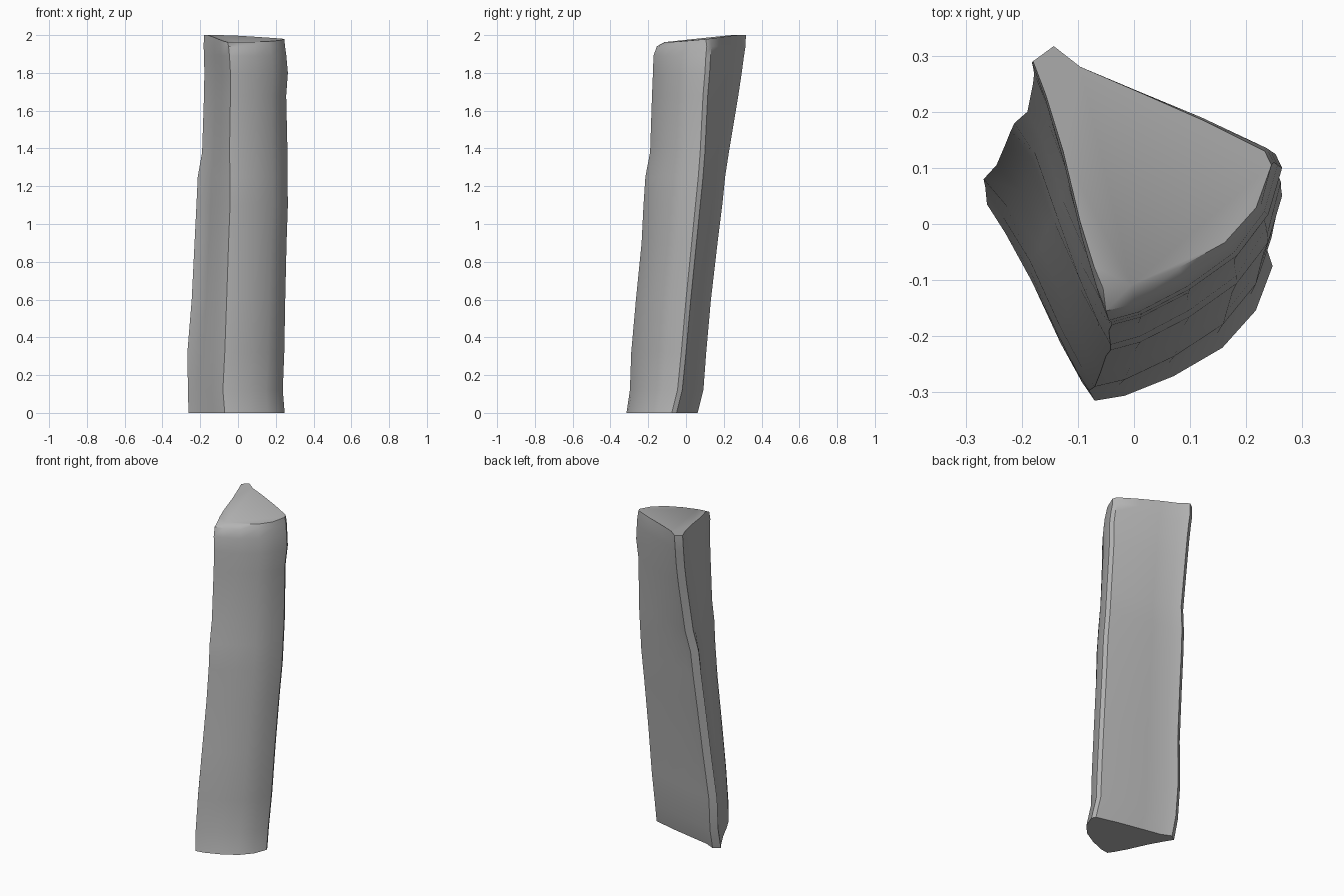
import bpy
import bmesh
import math
from mathutils import Vector

default_cube = bpy.data.objects.get("Cube")
if default_cube:
    bpy.data.objects.remove(default_cube, do_unlink=True)


def make_material(name, color):
    material = bpy.data.materials.new(name)
    material.use_nodes = True
    material.diffuse_color = color
    shader = next(n for n in material.node_tree.nodes if n.type == "BSDF_PRINCIPLED")
    shader.inputs["Base Color"].default_value = color
    shader.inputs["Roughness"].default_value = 0.9
    return material


# Three corner ridges of the leaning pillar: height, front xy, right xy, rear xy
ridges = [
    (0.00, (-.07, -.315), (.247, -.075), (-.262, .035)),
    (0.12, (-.08, -.297), (.237, -.045), (-.265, .065)),
    (0.32, (-.07, -.29), (.245, -.025), (-.268, .08)),
    (0.60, (-.06, -.265), (.25, .0), (-.245, .105)),
    (0.90, (-.05, -.235), (.257, .03), (-.23, .14)),
    (1.10, (-.042, -.225), (.264, .05), (-.22, .165)),
    (1.25, (-.042, -.215), (.262, .065), (-.213, .18)),
    (1.38, (-.045, -.19), (.262, .075), (-.19, .2)),
    (1.68, (-.04, -.18), (.255, .09), (-.18, .25)),
    (1.80, (-.04, -.175), (.264, .1), (-.178, .268)),
    (1.89, (-.045, -.172), (.256, .105), (-.18, .28)),
    (1.94, (-.05, -.155), (.249, .11), (-.182, .288)),
    (2.00, (-.055, -.115), (.245, .105), (-.18, .29)),
]

# Points along each side: fraction of the chord, bulge outward
front_side = [(.12, .025), (.35, .05), (.6, .062), (.82, .045)]
rear_side = [(.3, .0), (.6, -.006), (.86, -.012)]
left_side = [(.15, -.004), (.4, -.004), (.7, .004), (.9, .004)]
rear_chamfer = Vector((.037, .027))
right_chamfer = Vector((-.012, .025))


def side_points(start, end, offsets, scale=1.0):
    """Return the start corner and the bulged points leading to the next one."""
    chord = end - start
    outward = Vector((chord.y, -chord.x)).normalized()
    return [start] + [start + chord * t + outward * (bulge * scale)
                      for t, bulge in offsets]


def cross_section(front, right, rear):
    front, right, rear = Vector(front), Vector(right), Vector(rear)
    right_back = right + right_chamfer
    rear_edge = rear + rear_chamfer
    return (side_points(front, right, front_side)
            + [right]
            + side_points(right_back, rear_edge, rear_side)
            + [rear_edge]
            + side_points(rear, front, left_side))


def top_height(point):
    """Slightly sloping broken top, lowest at the front."""
    return min(2.0, 1.973 + point.y * 0.1 - point.x * 0.02)


# Loft the cross-sections into the pillar
bm = bmesh.new()
rings = []
for height, front, right, rear in ridges:
    is_top = height == ridges[-1][0]
    ring = []
    for point in cross_section(front, right, rear):
        z = top_height(point) if is_top else height
        ring.append(bm.verts.new((point.x, point.y, z)))
    rings.append(ring)

count = len(rings[0])
for lower, upper in zip(rings, rings[1:]):
    for i in range(count):
        j = (i + 1) % count
        bm.faces.new((lower[i], lower[j], upper[j], upper[i]))

# Shallow groove weathered into the left side beside the rear ridge
groove_index = count - len(left_side)
for ring in rings[2:8]:
    vertex = ring[groove_index]
    depth = 0.014 * math.sin(math.pi * vertex.co.z / 1.5)
    vertex.co.x += depth
    vertex.co.y += depth * 0.5

# Broken ends
bm.faces.new(rings[-1])
bm.faces.new(list(reversed(rings[0])))
bmesh.ops.recalc_face_normals(bm, faces=bm.faces)

mesh = bpy.data.meshes.new("stone_pillar")
bm.to_mesh(mesh)
bm.free()
mesh.materials.append(make_material("grey stone", (.45, .45, .45, 1)))

pillar = bpy.data.objects.new("stone_pillar", mesh)
bpy.context.collection.objects.link(pillar)
bpy.ops.object.select_all(action="DESELECT")
bpy.context.view_layer.objects.active = pillar
pillar.select_set(True)
bpy.ops.object.shade_smooth_by_angle(angle=math.radians(40))
